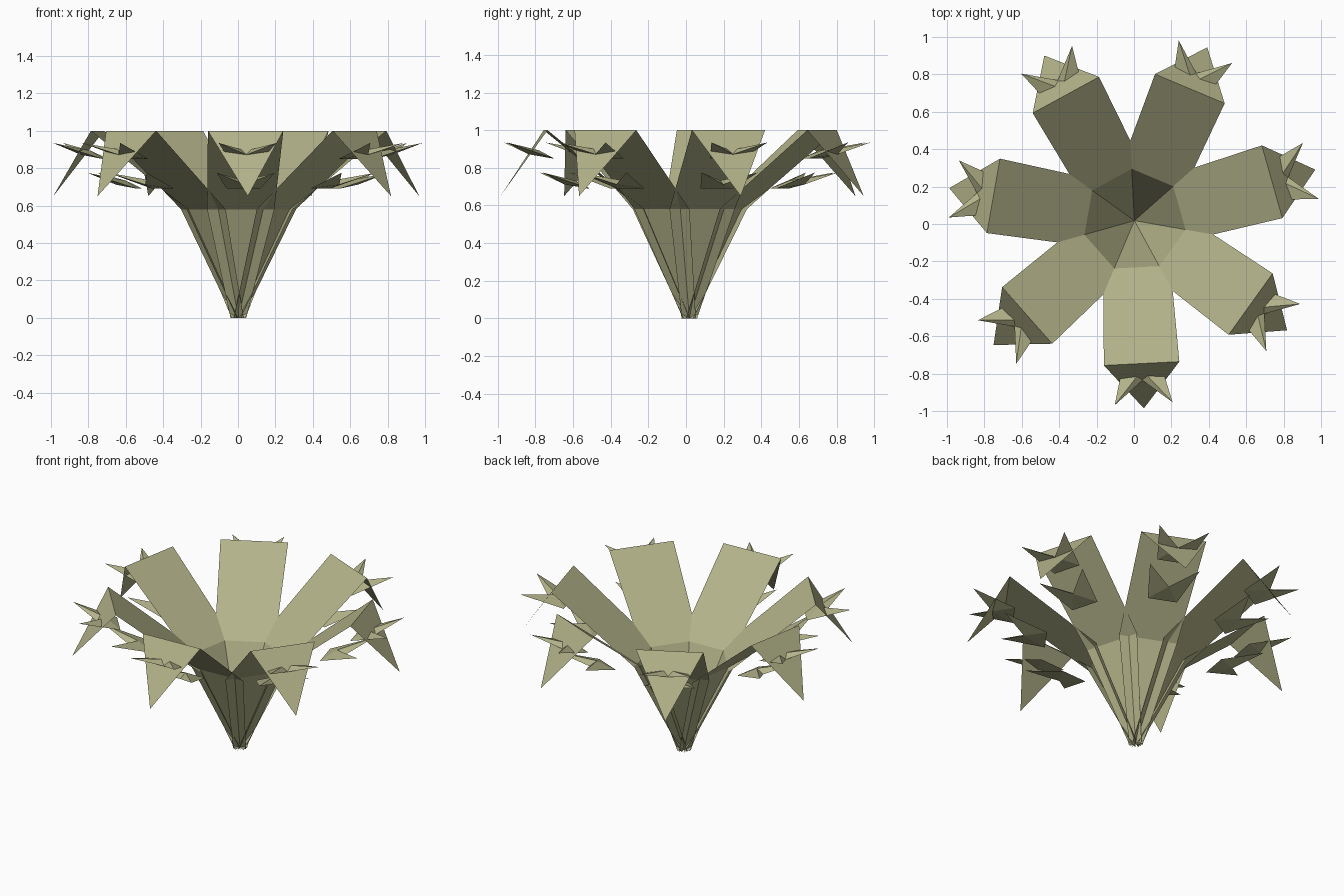
import bpy
import math
from mathutils import Matrix

if "Cube" in bpy.data.objects:
    bpy.data.objects.remove(bpy.data.objects["Cube"])

green = bpy.data.materials.new("dry_green")
green.diffuse_color = (0.448, 0.448, 0.253, 1)
green.use_nodes = True
green.node_tree.nodes["Principled BSDF"].inputs["Base Color"].default_value = green.diffuse_color

CENTRE = Matrix.Translation((0.002, 0.018, 0))
COUNT = 7
START = math.radians(-87.1)


def add_part(name, verts, faces, angle):
    """Place a part whose local x points outward and y sideways."""
    mesh = bpy.data.meshes.new(name)
    mesh.from_pydata(verts, [], faces)
    mesh.materials.append(green)
    mesh.transform(CENTRE @ Matrix.Rotation(angle, 4, 'Z'))
    obj = bpy.data.objects.new(name, mesh)
    bpy.context.collection.objects.link(obj)
    return obj


# Folded leaf: (radius, height, half width) at each fold, ending in a point
FOLDS = [(0.0, 0.0, 0.042), (0.25, 0.58, 0.18), (0.765, 1.0, 0.202)]
leaf_verts = [(r, s * w, z) for r, z, w in FOLDS for s in (-1, 1)]
leaf_verts.append((1.005, 0.0, 0.65))
leaf_faces = [(0, 2, 3, 1), (2, 4, 5, 3), (4, 6, 5)]

# Two-pronged barb, a thin wedge with a flat underside at the root
BARB = [(0.98, -0.155, 0.935), (0.98, 0.155, 0.935),   # prong tips
        (0.855, 0.0, 0.872),                           # notch
        (0.725, -0.09, 0.85), (0.725, 0.09, 0.85),     # root corners
        (0.80, 0.0, 0.893)]                            # ridge
BARB_FACES = [(0, 2, 5), (2, 1, 5), (0, 5, 3), (1, 4, 5), (3, 5, 4),
              (0, 3, 2), (1, 2, 4), (2, 3, 4)]

for i in range(COUNT):
    a = START + i * 2 * math.pi / COUNT
    add_part(f"leaf_{i + 1}", leaf_verts, leaf_faces, a)
    # One barb through the leaf tip, one floating under the blade
    for label, dr, dz in (("upper", 0, 0), ("lower", -0.19, -0.16)):
        verts = [(x + dr, y, z + dz) for x, y, z in BARB]
        add_part(f"{label}_barb_{i + 1}", verts, BARB_FACES, a)
